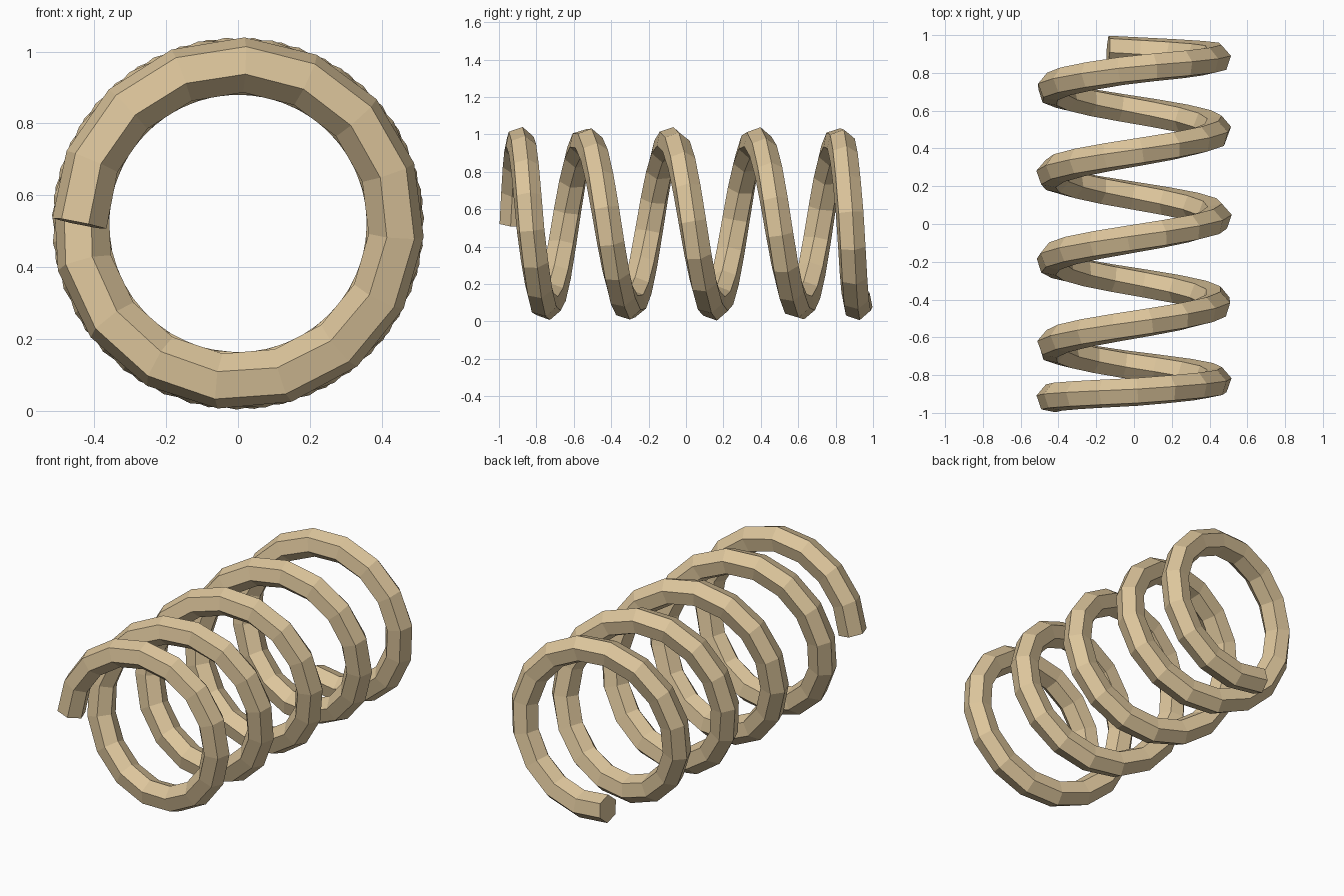
import bpy, bmesh, math
from mathutils import Vector

if "Cube" in bpy.data.objects:
    bpy.data.objects.remove(bpy.data.objects["Cube"])

TURNS, SEGS, SIDES = 4.8, 75, 6
R, WIRE, MID_Z = 0.441, 0.078, 0.522
TWIST = math.radians(-11)

# Coil position along y by turn count: tight ends, even pitch in the middle
KEYS = [(0, -.923), (.25, -.89), (.5, -.835), (.75, -.75), (1, -.645), (1.25, -.533),
        (3.75, .605), (4, .715), (4.25, .82), (4.5, .88), (4.8, .923)]


def along(t):
    for (a, ya), (b, yb) in zip(KEYS, KEYS[1:]):
        if t <= b + 1e-6:
            return ya + (yb - ya) * (t - a) / (b - a)
    return KEYS[-1][1]


def point(i):
    t = TURNS * i / SEGS
    a = math.pi - math.tau * t
    return Vector((R * math.cos(a), along(t), MID_Z + R * math.sin(a)))


# Sweep a six-sided wire section along the coil
path = [point(i) for i in range(SEGS + 1)]
bm = bmesh.new()
rings = []
for i, p in enumerate(path):
    ahead = (path[min(i + 1, SEGS)] - p).normalized()
    behind = (p - path[max(i - 1, 0)]).normalized()
    tangent = (ahead + behind).normalized()
    out = Vector((0, -1, 0)).cross(tangent).normalized()
    if out.dot(p - Vector((0, p.y, MID_Z))) < 0:
        out.negate()
    front = out.cross(tangent).normalized()
    if front.y > 0:
        front.negate()
    ring = []
    for k in range(SIDES):
        a = TWIST + math.tau * k / SIDES
        ring.append(bm.verts.new(p + (out * math.cos(a) + front * math.sin(a)) * WIRE))
    rings.append(ring)

for r0, r1 in zip(rings, rings[1:]):
    for k in range(SIDES):
        n = (k + 1) % SIDES
        bm.faces.new((r0[k], r0[n], r1[n], r1[k]))

# Flat cut ends
bm.faces.new(rings[0])
bm.faces.new(rings[-1])
bmesh.ops.recalc_face_normals(bm, faces=bm.faces)

mesh = bpy.data.meshes.new("coil_spring")
bm.to_mesh(mesh)
bm.free()
spring = bpy.data.objects.new("coil_spring", mesh)
bpy.context.collection.objects.link(spring)

# Tan wire finish
mat = bpy.data.materials.new("tan_wire")
mat.diffuse_color = (0.72, 0.56, 0.33, 1)
mat.use_nodes = True
mat.node_tree.nodes["Principled BSDF"].inputs["Base Color"].default_value = mat.diffuse_color
mesh.materials.append(mat)
